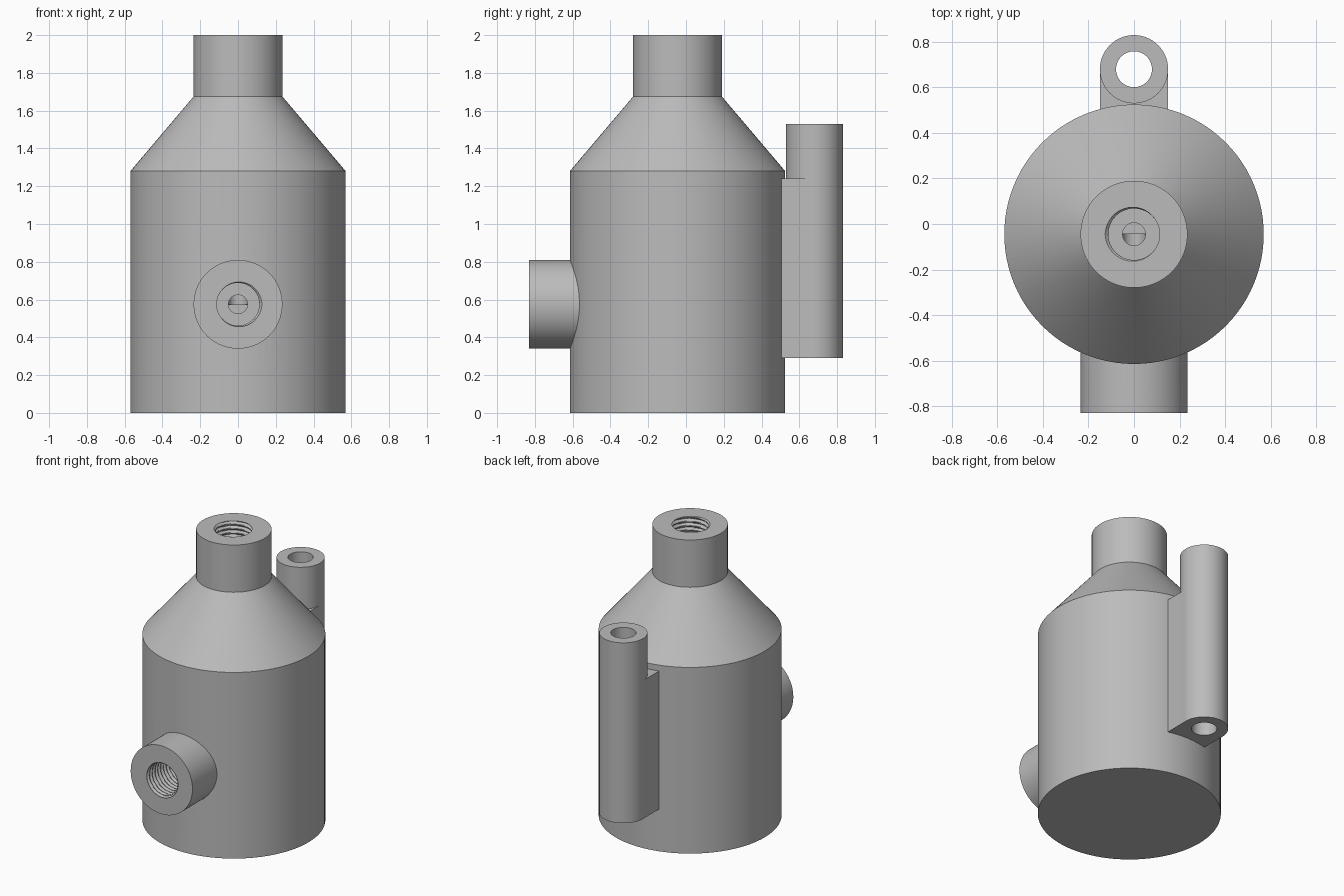
import bpy, bmesh, math
from mathutils import Matrix

cube = bpy.data.objects.get("Cube")
if cube:
    bpy.data.objects.remove(cube, do_unlink=True)

AXIS_Y = -0.045      # centre line of the vessel
PORT_Z = 0.575       # height of the front port
TUBE_Y = 0.68        # centre line of the back tube
SEGMENTS = 96

grey = bpy.data.materials.new("plain_grey")
grey.use_nodes = True
grey.diffuse_color = (0.5, 0.5, 0.5, 1)
grey.node_tree.nodes["Principled BSDF"].inputs["Base Color"].default_value = (0.5, 0.5, 0.5, 1)


def stack(name, rings, matrix, segments=SEGMENTS):
    """Closed solid from rings of (height, radius function of angle)."""
    bm = bmesh.new()
    loops = []
    for z, radius in rings:
        loop = []
        for i in range(segments):
            a = math.tau * i / segments
            r = radius(a)
            loop.append(bm.verts.new((r * math.cos(a), r * math.sin(a), z)))
        loops.append(loop)
    for low, high in zip(loops, loops[1:]):
        for i in range(segments):
            j = (i + 1) % segments
            bm.faces.new((low[i], low[j], high[j], high[i]))
    bm.faces.new(loops[0][::-1])
    bm.faces.new(loops[-1])
    bm.transform(matrix)
    mesh = bpy.data.meshes.new(name)
    bm.to_mesh(mesh)
    bm.free()
    obj = bpy.data.objects.new(name, mesh)
    bpy.context.collection.objects.link(obj)
    return obj


def turned(name, profile, matrix, segments=SEGMENTS):
    return stack(name, [(z, lambda a, r=r: r) for z, r in profile], matrix, segments)


def thread_cutter(name, matrix, phase, depth=0.34, pitch=0.03, minor=0.113, groove=0.014):
    """Helical threaded hole, mouth at local z = 0, running downwards."""
    def radius_at(z):
        def radius(a):
            u = (z / pitch - a / math.tau + phase) % 1
            return minor + groove * max(0, 1 - abs(u - 0.5) / 0.4)
        return radius
    step = pitch / 8
    count = round(depth / step)
    rings = [((i - count) * step, radius_at((i - count) * step)) for i in range(count + 4)]
    return stack(name, rings, matrix, 48)


def combine(target, other, operation):
    mod = target.modifiers.new(operation, "BOOLEAN")
    mod.operation = operation
    mod.solver = "EXACT"
    mod.object = other
    bpy.context.view_layer.objects.active = target
    bpy.ops.object.modifier_apply(modifier=mod.name)
    bpy.data.objects.remove(other, do_unlink=True)


def finish(obj):
    obj.data.materials.clear()
    obj.data.materials.append(grey)
    bpy.ops.object.select_all(action="DESELECT")
    obj.select_set(True)
    bpy.context.view_layer.objects.active = obj
    bpy.ops.object.shade_smooth_by_angle(angle=math.radians(25))


upright = Matrix.Translation((0, AXIS_Y, 0))
forward = Matrix.Translation((0, 0, PORT_Z)) @ Matrix.Rotation(math.pi / 2, 4, "X")

# Vessel: cylinder, cone and neck, with the front port merged in
vessel = turned("vessel_body", [(0, 0.57), (1.28, 0.57), (1.675, 0.235), (2, 0.235)], upright)
port = turned("front_port", [(0.3, 0.235), (0.83, 0.235)], forward)
combine(vessel, port, "UNION")

# Threaded mouths
neck_mouth = Matrix.Translation((0, AXIS_Y, 2))
port_mouth = forward @ Matrix.Translation((0, 0, 0.83))
combine(vessel, thread_cutter("neck_thread", neck_mouth, 0), "DIFFERENCE")
combine(vessel, thread_cutter("port_thread", port_mouth, 0.5), "DIFFERENCE")

# Narrow passages that meet in an elbow
combine(vessel, turned("neck_passage", [(PORT_Z, 0.05), (1.8, 0.05)], upright, 32), "DIFFERENCE")
combine(vessel, turned("port_passage", [(-AXIS_Y, 0.05), (0.65, 0.05)], forward, 32), "DIFFERENCE")
finish(vessel)

# Back tube on its flat mounting rib, bored through
at_tube = Matrix.Translation((0, TUBE_Y, 0))
tube = turned("back_tube", [(0.29, 0.15), (1.53, 0.15)], at_tube, 64)
bpy.ops.mesh.primitive_cube_add(size=1, location=(0, 0.56, 0.765))
rib = bpy.context.object
rib.name = "mounting_rib"
rib.scale = (0.298, 0.24, 0.95)
bpy.context.view_layer.update()
combine(tube, rib, "UNION")
combine(tube, turned("tube_bore", [(0.2, 0.079), (1.6, 0.079)], at_tube, 48), "DIFFERENCE")
finish(tube)
